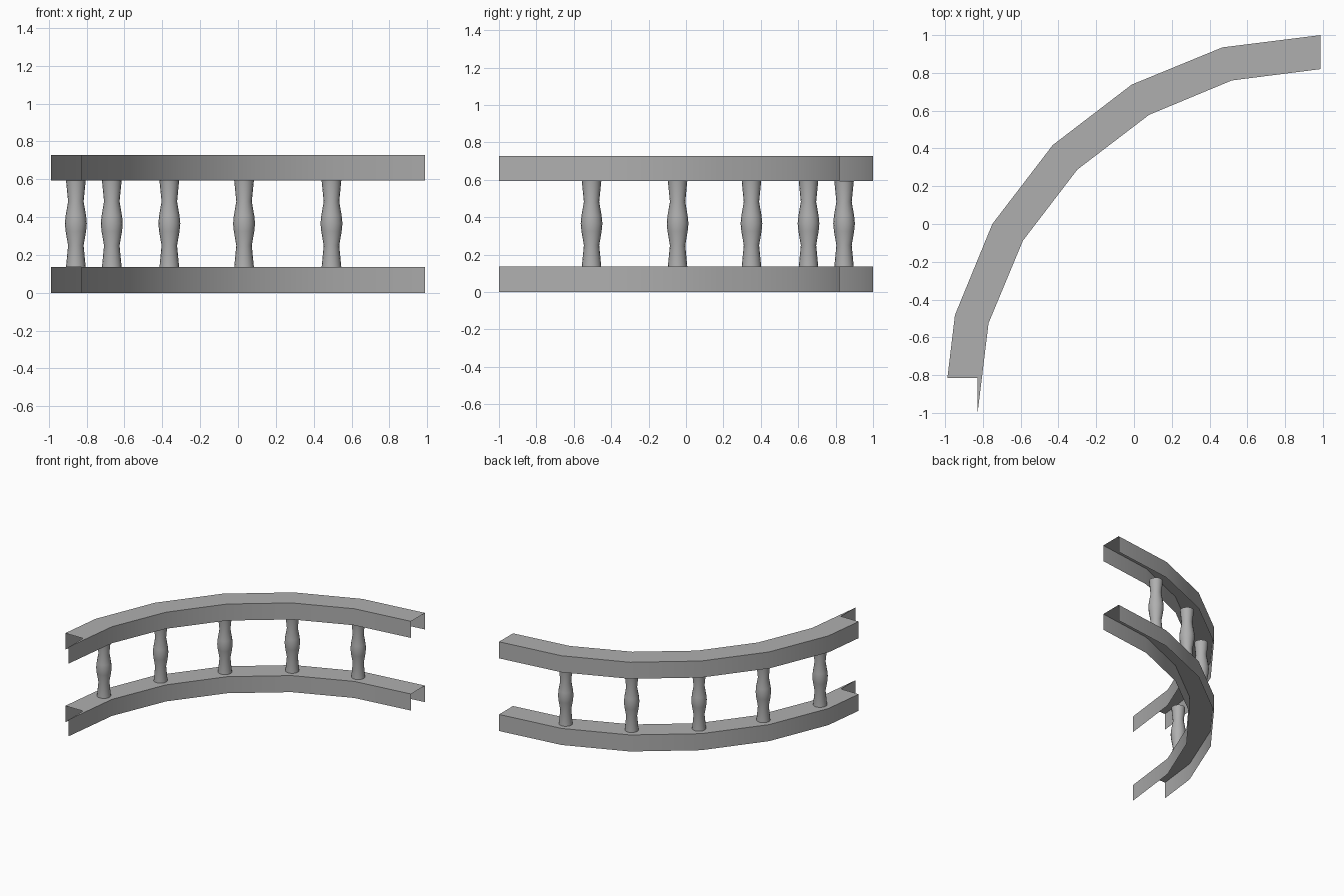
import bpy, bmesh, math

if "Cube" in bpy.data.objects:
    bpy.data.objects.remove(bpy.data.objects["Cube"])

# Curve of the balustrade in plan: outer and inner edge points
OUTER = [(-0.988, -0.816), (-0.948, -0.482), (-0.75, 0.0), (-0.43, 0.418),
         (-0.012, 0.738), (0.468, 0.935), (0.988, 1.0)]
INNER = [(-0.828, -1.0), (-0.770, -0.525), (-0.588, -0.088), (-0.30, 0.288),
         (0.08, 0.578), (0.518, 0.76), (0.988, 0.82)]
NOTCH = (-0.828, -0.816)
RAIL_H = 0.135
RAIL_TOP_BASE = 0.593

GREY = bpy.data.materials.new("mid_grey")
GREY.diffuse_color = (0.43, 0.43, 0.43, 1)
GREY.use_nodes = True
GREY.node_tree.nodes["Principled BSDF"].inputs["Base Color"].default_value = GREY.diffuse_color


def finish(bm, name, angle):
    mesh = bpy.data.meshes.new(name)
    bm.to_mesh(mesh)
    bm.free()
    mesh.materials.append(GREY)
    obj = bpy.data.objects.new(name, mesh)
    bpy.context.collection.objects.link(obj)
    bpy.ops.object.select_all(action='DESELECT')
    obj.select_set(True)
    bpy.context.view_layer.objects.active = obj
    bpy.ops.object.shade_smooth_by_angle(angle=math.radians(angle))
    return obj


# Rail: a channel open below and at both ends
def rail(name, z0):
    bm = bmesh.new()

    def row(points, z):
        return [bm.verts.new((x, y, z)) for x, y in points]

    z1 = z0 + RAIL_H
    ob, ot = row(OUTER, z0), row(OUTER, z1)
    ib, it = row(INNER, z0), row(INNER, z1)
    notch = bm.verts.new((*NOTCH, z1))
    for i in range(len(OUTER) - 1):
        bm.faces.new((ob[i + 1], ob[i], ot[i], ot[i + 1]))
        bm.faces.new((ib[i], ib[i + 1], it[i + 1], it[i]))
        if i:
            bm.faces.new((ot[i], it[i], it[i + 1], ot[i + 1]))
    # notched top at the left end
    bm.faces.new((ot[0], notch, it[1], ot[1]))
    bm.faces.new((notch, it[0], it[1]))
    return finish(bm, name, 35)


rail("bottom_rail", 0.0)
rail("top_rail", RAIL_TOP_BASE)

# Turned balusters
PROFILE = [(0.052, 0.135), (0.041, 0.25), (0.054, 0.325), (0.058, 0.366),
           (0.054, 0.407), (0.041, 0.482), (0.052, RAIL_TOP_BASE)]
SIDES = 16


def baluster(name, x, y):
    bm = bmesh.new()
    rings = [[bm.verts.new((x + r * math.cos(2 * math.pi * k / SIDES),
                            y + r * math.sin(2 * math.pi * k / SIDES), z))
              for k in range(SIDES)] for r, z in PROFILE]
    for a, b in zip(rings, rings[1:]):
        for k in range(SIDES):
            n = (k + 1) % SIDES
            bm.faces.new((a[k], a[n], b[n], b[k]))
    return finish(bm, name, 40)


SPOTS = [(-0.857, -0.505), (-0.667, -0.045), (-0.363, 0.35), (0.032, 0.655), (0.494, 0.845)]
for i, (x, y) in enumerate(SPOTS):
    baluster(f"baluster_{i + 1}", x, y)
